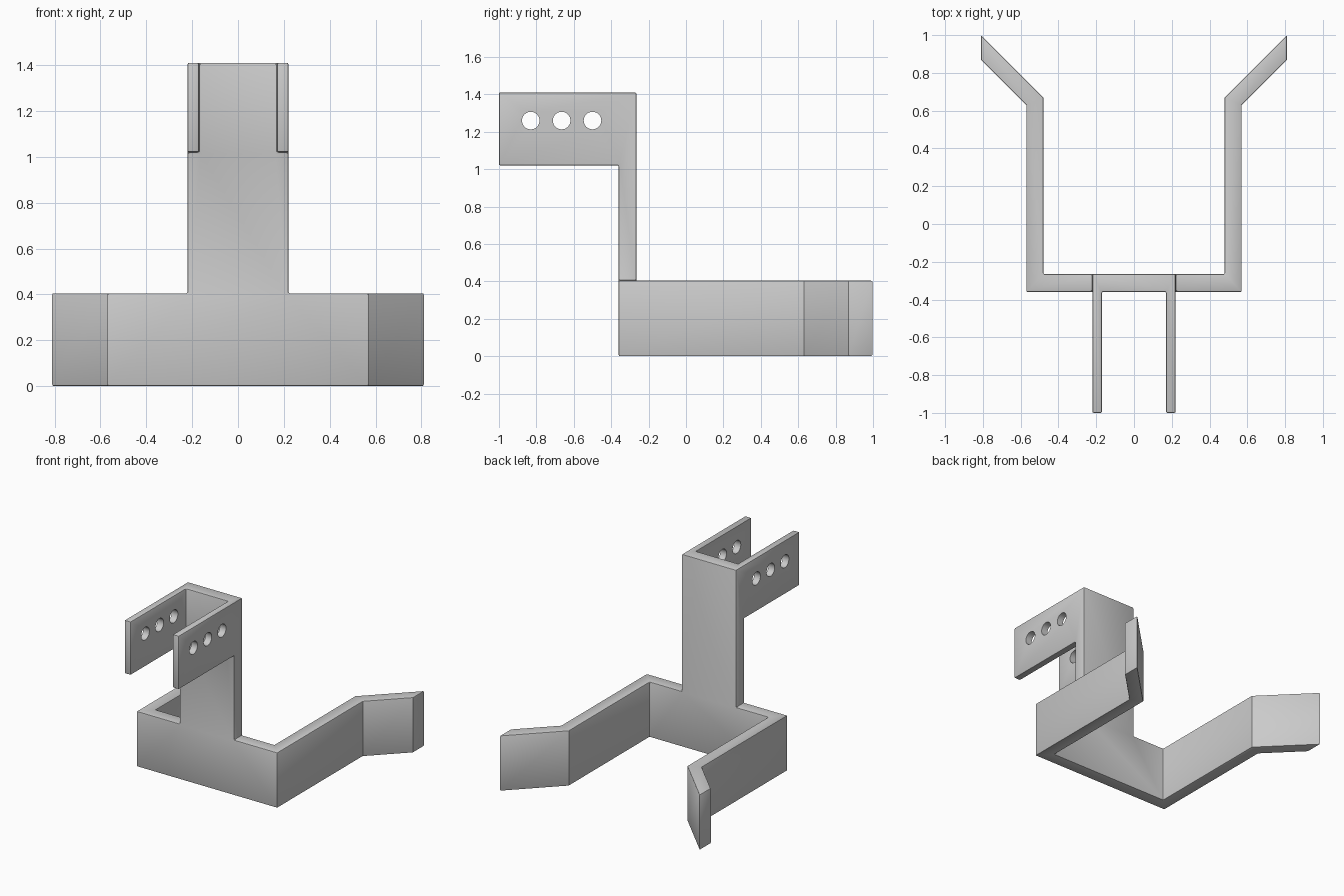
import bpy, bmesh, math
from mathutils import Matrix

if "Cube" in bpy.data.objects:
    bpy.data.objects.remove(bpy.data.objects["Cube"])

grey = bpy.data.materials.new("light grey")
grey.diffuse_color = (0.6, 0.6, 0.6, 1)
grey.use_nodes = True
grey.node_tree.nodes["Principled BSDF"].inputs["Base Color"].default_value = grey.diffuse_color


def make_object(name, bm):
    bmesh.ops.recalc_face_normals(bm, faces=bm.faces)
    mesh = bpy.data.meshes.new(name)
    bm.to_mesh(mesh)
    bm.free()
    mesh.materials.append(grey)
    obj = bpy.data.objects.new(name, mesh)
    bpy.context.collection.objects.link(obj)
    return obj


def prism(name, half, z0, z1):
    """Extrude a left-right symmetric plan, given as its right half, from z0 to z1."""
    plan = half + [(-x, y) for x, y in reversed(half)]
    bm = bmesh.new()
    face = bm.faces.new([bm.verts.new((x, y, z0)) for x, y in plan])
    top = bmesh.ops.extrude_face_region(bm, geom=[face])["geom"]
    bmesh.ops.translate(bm, vec=(0, 0, z1 - z0),
                        verts=[v for v in top if isinstance(v, bmesh.types.BMVert)])
    return make_object(name, bm)


def apply_modifier(obj, kind, **settings):
    mod = obj.modifiers.new(kind, kind)
    for key, value in settings.items():
        setattr(mod, key, value)
    bpy.context.view_layer.objects.active = obj
    bpy.ops.object.modifier_apply(modifier=mod.name)


def combine(obj, tool, operation):
    apply_modifier(obj, 'BOOLEAN', object=tool, operation=operation, solver='EXACT')
    bpy.data.objects.remove(tool)


FRONT, BACK = -0.36, -0.265

# U-shaped cradle with flared arm tips
bracket = prism("bracket", [(0.57, FRONT), (0.57, 0.63), (0.81, 0.87), (0.81, 1.0),
                            (0.48, 0.67), (0.48, BACK)], 0, 0.405)

# Upright post
combine(bracket, prism("post", [(0.22, FRONT), (0.22, BACK)], 0.2, 1.2), 'UNION')

# Forward-reaching pair of ears joined by the top of the post
combine(bracket, prism("ears", [(0.22, BACK), (0.22, -1.0), (0.17, -1.0), (0.17, FRONT)],
                       1.02, 1.41), 'UNION')

# Merge flat regions and ease the edges
apply_modifier(bracket, 'DECIMATE', decimate_type='DISSOLVE', angle_limit=math.radians(1))
apply_modifier(bracket, 'BEVEL', width=0.007, segments=2, limit_method='ANGLE',
               angle_limit=math.radians(50))

# Three round holes through both ears
bm = bmesh.new()
for y in (-0.83, -0.665, -0.5):
    bmesh.ops.create_cone(bm, cap_ends=True, segments=32, radius1=0.047, radius2=0.047, depth=0.8,
                          matrix=Matrix.Translation((0, y, 1.26)) @ Matrix.Rotation(math.pi / 2, 4, 'Y'))
combine(bracket, make_object("hole_cutter", bm), 'DIFFERENCE')

# Smooth hole walls and eased edges, keep corners crisp
bpy.ops.object.select_all(action='DESELECT')
bracket.select_set(True)
bpy.context.view_layer.objects.active = bracket
bpy.ops.object.shade_smooth_by_angle(angle=math.radians(25))
